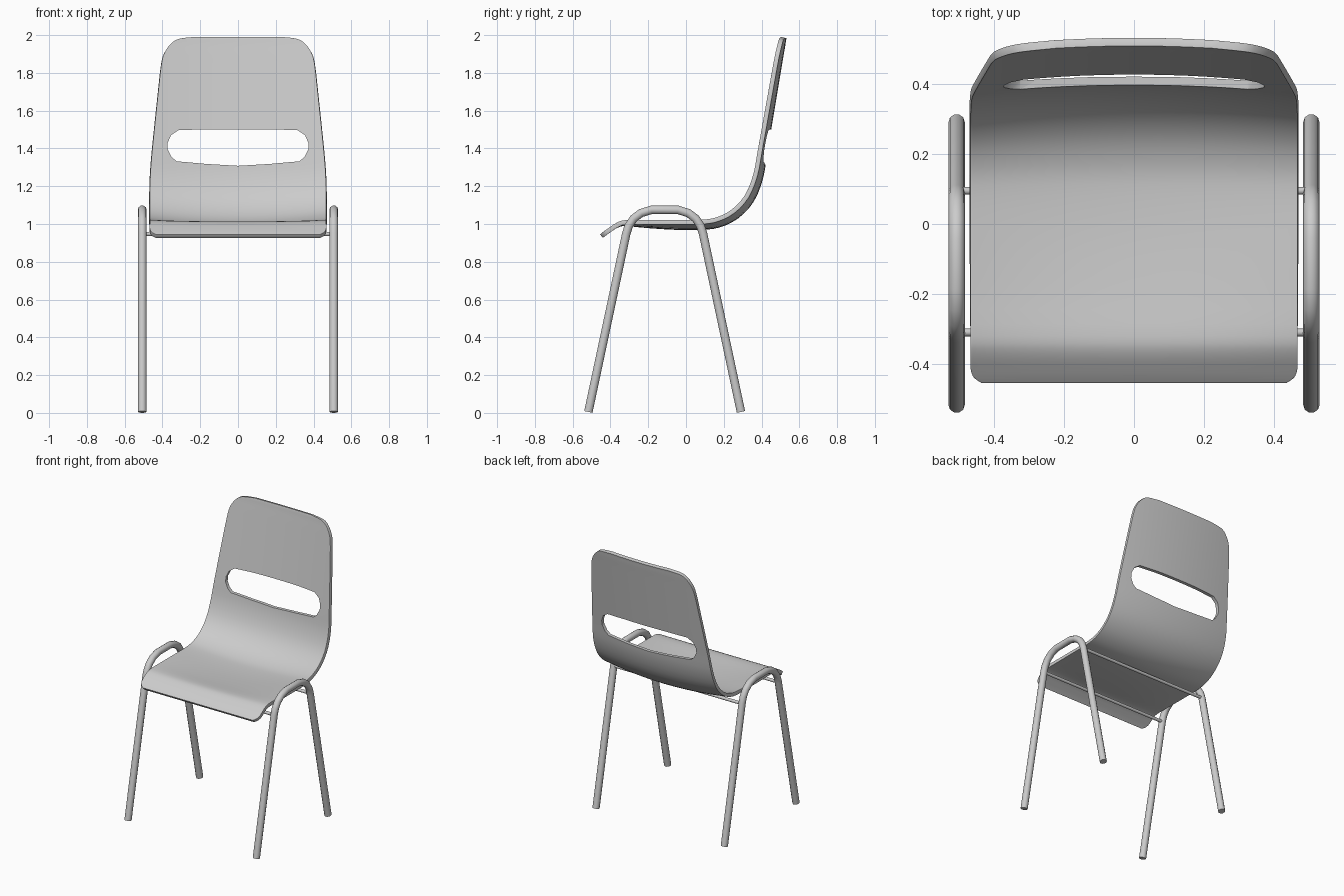
import bpy, bmesh, math
from mathutils import Vector

if "Cube" in bpy.data.objects:
    bpy.data.objects.remove(bpy.data.objects["Cube"])


def activate(ob):
    bpy.ops.object.select_all(action='DESELECT')
    ob.select_set(True)
    bpy.context.view_layer.objects.active = ob


def add_mesh(name, bm):
    me = bpy.data.meshes.new(name)
    bm.to_mesh(me)
    bm.free()
    ob = bpy.data.objects.new(name, me)
    bpy.context.collection.objects.link(ob)
    return ob


def tube(name, pts, radius):
    cu = bpy.data.curves.new(name, 'CURVE')
    cu.dimensions = '3D'
    cu.bevel_depth = radius
    cu.bevel_resolution = 3
    cu.use_fill_caps = True
    sp = cu.splines.new('POLY')
    sp.points.add(len(pts) - 1)
    for p, co in zip(sp.points, pts):
        p.co = (*co, 1)
    ob = bpy.data.objects.new(name, cu)
    bpy.context.collection.objects.link(ob)
    activate(ob)
    bpy.ops.object.convert(target='MESH')
    bpy.ops.object.shade_smooth_by_angle(angle=math.radians(50))
    return ob


def catmull(a, b, c, d, t):
    return 0.5 * (2*b + (c - a)*t + (2*a - 5*b + 4*c - d)*t*t + (3*b - a - 3*c + d)*t**3)


# Shell rim from front lip to top: y, z, half width, dish depth
RIM = [(-.455, .945, .435, 0), (-.44, .957, .457, 0), (-.415, .975, .467, 0),
       (-.37, 1.005, .467, .002), (-.32, 1.021, .467, .008), (-.2, 1.022, .467, .02),
       (-.05, 1.022, .467, .029), (.08, 1.023, .467, .03), (.16, 1.035, .467, .032),
       (.24, 1.075, .467, .034), (.31, 1.15, .467, .034), (.355, 1.26, .464, .032),
       (.38, 1.40, .453, .03), (.43, 1.70, .422, .03), (.455, 1.85, .405, .03),
       (.465, 1.91, .388, .03), (.473, 1.957, .355, .03), (.477, 1.984, .31, .03),
       (.48, 1.997, .225, .03)]
rows = []
for i in range(len(RIM) - 1):
    quad = [RIM[max(0, min(len(RIM) - 1, i + k))] for k in (-1, 0, 1, 2)]
    for s in range(3):
        rows.append([catmull(*v, s / 3) for v in zip(*quad)])
rows.append(RIM[-1])

# Dished sheet that follows the rim
COLS = 20
bm = bmesh.new()
grid = []
for i, (y, z, w, dish) in enumerate(rows):
    p, n = rows[max(i - 1, 0)], rows[min(i + 1, len(rows) - 1)]
    tan = Vector((0, n[0] - p[0], n[1] - p[1])).normalized()
    under = Vector((0, tan.z, -tan.y))
    line = []
    for j in range(COLS + 1):
        x = w * math.sin((2 * j / COLS - 1) * math.pi / 2)
        bow = dish * (1 - (x / .467) ** 2)
        line.append(bm.verts.new(Vector((x, y, z)) + under * bow))
    grid.append(line)
for a, b in zip(grid, grid[1:]):
    for j in range(COLS):
        bm.faces.new((a[j], a[j + 1], b[j + 1], b[j]))
shell = add_mesh("seat_shell", bm)

# Handle slot cutter
half = [(0, 1.308), (.17, 1.318), (.325, 1.332), (.352, 1.355), (.372, 1.395),
        (.372, 1.43), (.355, 1.47), (.315, 1.497), (.17, 1.501)]
outline = half + [(-x, z) for x, z in reversed(half[1:])]
bm = bmesh.new()
face = bm.faces.new([bm.verts.new((x, .2, z)) for x, z in outline])
ext = bmesh.ops.extrude_face_region(bm, geom=[face])
bmesh.ops.translate(bm, vec=(0, .5, 0),
                    verts=[v for v in ext['geom'] if isinstance(v, bmesh.types.BMVert)])
bmesh.ops.recalc_face_normals(bm, faces=bm.faces)
cutter = add_mesh("slot_cutter", bm)
cutter.hide_render = True

# Thickness, soft edge, slot
m = shell.modifiers.new("thickness", 'SOLIDIFY')
m.thickness = .024
m.offset = -1
m = shell.modifiers.new("soft_edge", 'BEVEL')
m.width = .007
m.segments = 2
m.limit_method = 'ANGLE'
m.angle_limit = math.radians(50)
m = shell.modifiers.new("slot", 'BOOLEAN')
m.operation = 'DIFFERENCE'
m.solver = 'EXACT'
m.object = cutter
activate(shell)
bpy.ops.object.convert(target='MESH')
bpy.ops.object.shade_smooth_by_angle(angle=math.radians(40))
bpy.data.objects.remove(cutter)

# Bent tube leg frames, symmetric about y = MID
MID = -.113
arc = [(.404, .005), (.203, .95), (.19, .99), (.165, 1.028), (.125, 1.058), (.07, 1.075)]
path = [(MID - d, z) for d, z in arc] + [(MID + d, z) for d, z in reversed(arc)]
for side, x in (("left", -.507), ("right", .507)):
    tube(side + "_leg_frame", [(x, y, z) for y, z in path], .0235)

# Cross rods under the seat
for name, y in (("front_cross_rod", -.31), ("rear_cross_rod", .095)):
    tube(name, [(-.505, y, .947), (.505, y, .947)], .011)
